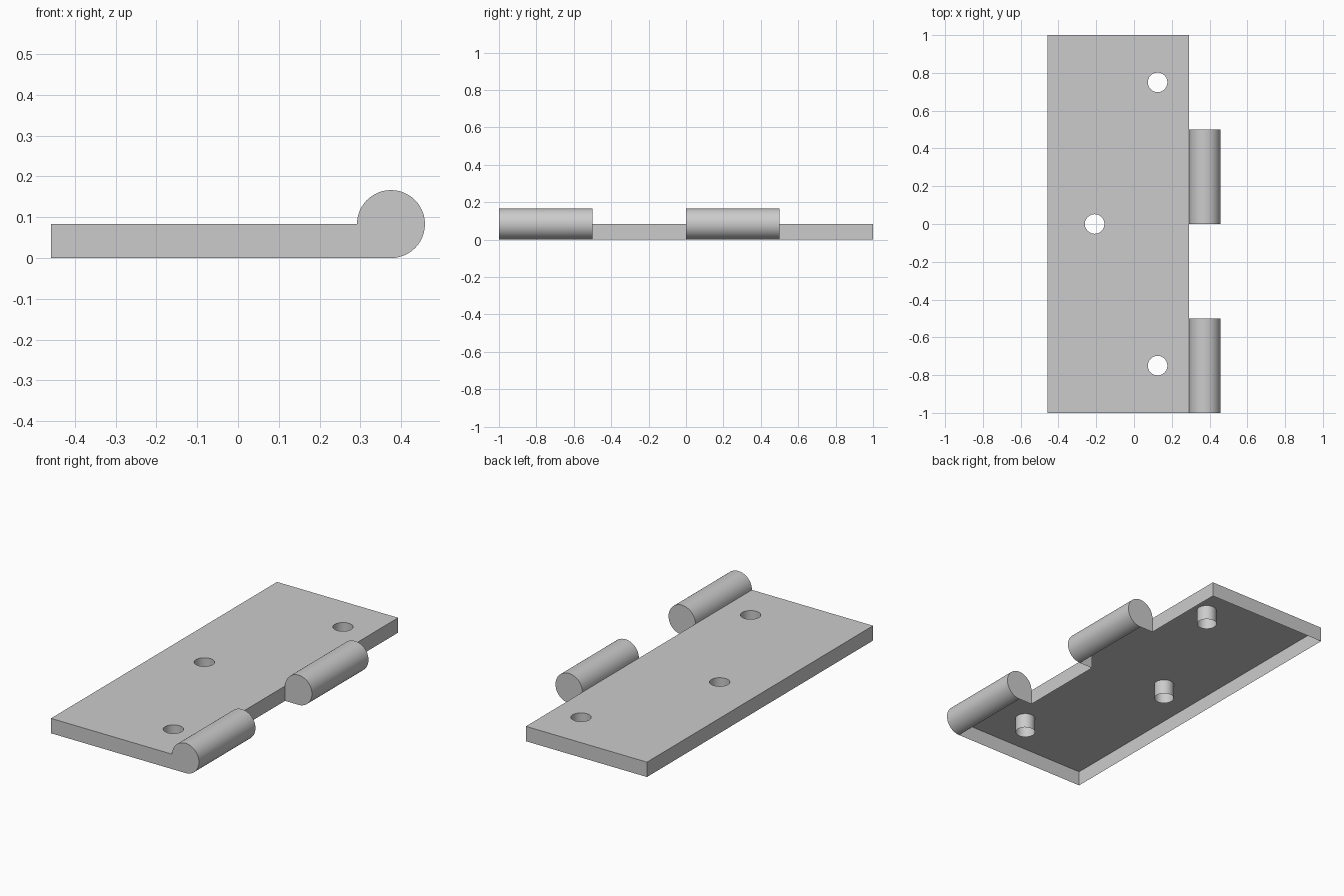
import bpy, bmesh, math
from mathutils import Vector

if "Cube" in bpy.data.objects:
    bpy.data.objects.remove(bpy.data.objects["Cube"])

T = 1 / 12                  # leaf thickness, also the knuckle radius
X0, X1 = -11 / 24, 7 / 24   # leaf edges in x
HOLES = [(0.125, 0.75), (0.125, -0.75), (-5 / 24, 0)]
KNUCKLES = [(-1, -0.5), (0, 0.5)]


def finish(bm, name):
    mesh = bpy.data.meshes.new(name)
    bm.to_mesh(mesh)
    bm.free()
    obj = bpy.data.objects.new(name, mesh)
    bpy.context.collection.objects.link(obj)
    bpy.ops.object.select_all(action='DESELECT')
    obj.select_set(True)
    bpy.context.view_layer.objects.active = obj
    bpy.ops.object.shade_smooth_by_angle(angle=math.radians(35))
    return obj


# Leaf: top sheet with three screw holes, walls hanging down, open underside
bm = bmesh.new()
edges = []


def add_loop(points, skip=()):
    top = [bm.verts.new((x, y, T)) for x, y in points]
    low = [bm.verts.new((x, y, 0)) for x, y in points]
    for i in range(len(points)):
        j = (i + 1) % len(points)
        edges.append(bm.edges.new((top[i], top[j])))
        if i not in skip:
            bm.faces.new((low[i], low[j], top[j], top[i]))


# no wall where the leaf runs into a knuckle (edges 1 and 3)
add_loop([(X0, -1), (X1, -1), (X1, -0.5), (X1, 0), (X1, 0.5), (X1, 1), (X0, 1)],
         skip=(1, 3))
for cx, cy in HOLES:
    add_loop([(cx + 0.052 * math.cos(-a * math.tau / 24),
               cy + 0.052 * math.sin(-a * math.tau / 24)) for a in range(24)])
bmesh.ops.triangle_fill(bm, edges=edges, use_beauty=True, normal=Vector((0, 0, 1)))
for f in bm.faces:
    f.normal_update()
    if abs(f.normal.z) > 0.9 and f.normal.z < 0:
        f.normal_flip()
finish(bm, "hinge_leaf")

# Knuckles: three quarters of a barrel, closed at both ends, open below the leaf
N = 36
arc = [math.pi - 1.5 * math.pi * i / N for i in range(N + 1)]
profile = [(X1 + T + T * math.cos(a), T + T * math.sin(a)) for a in arc]
for k, (ya, yb) in enumerate(KNUCKLES):
    bm = bmesh.new()
    front = [bm.verts.new((x, ya, z)) for x, z in profile]
    back = [bm.verts.new((x, yb, z)) for x, z in profile]
    for i in range(N):
        bm.faces.new((front[i], back[i], back[i + 1], front[i + 1]))
    bm.faces.new(front[::-1] + [bm.verts.new((X1, ya, 0))])
    bm.faces.new([bm.verts.new((X1, yb, 0))] + back)
    finish(bm, f"knuckle_{k + 1}")
